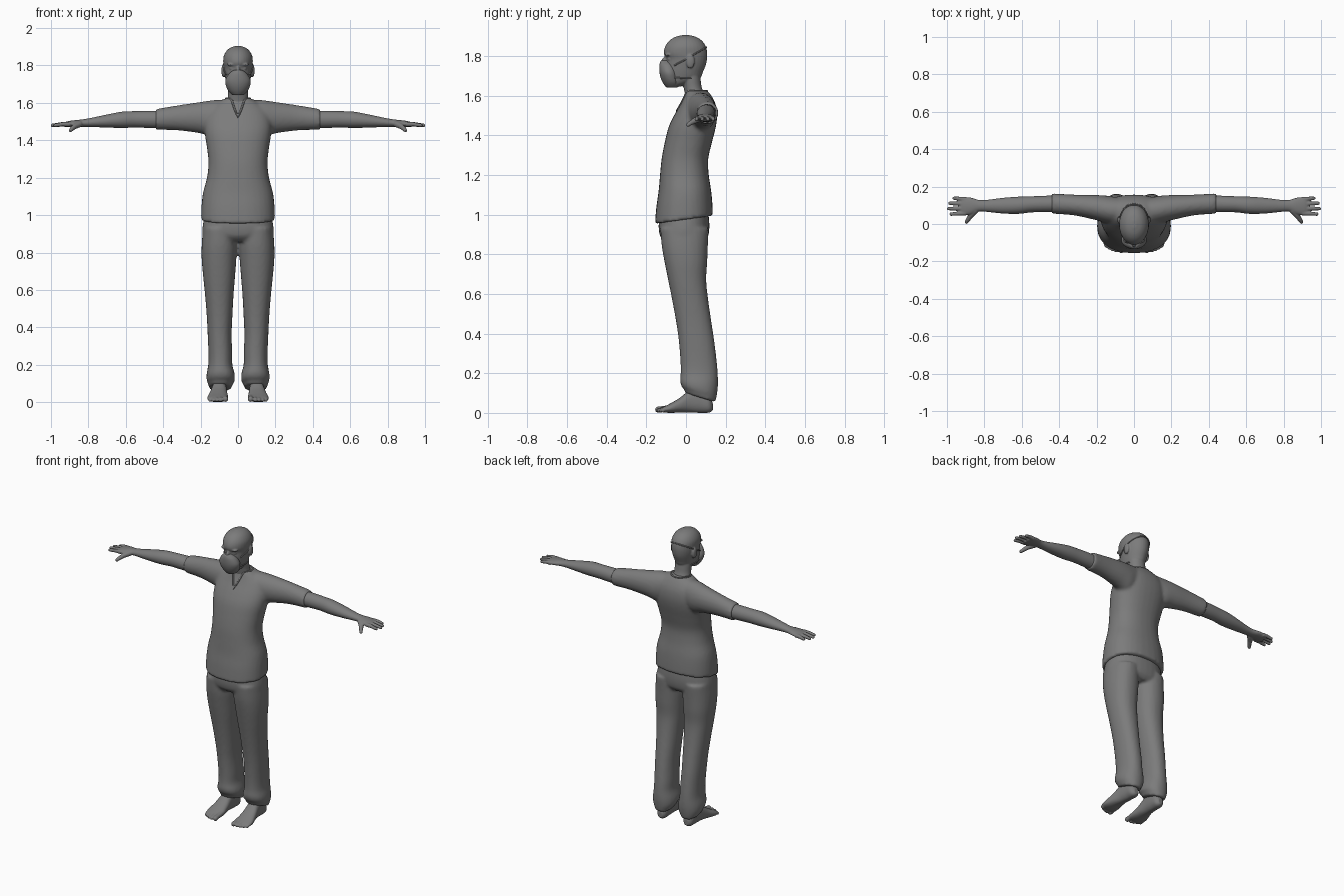
import bpy, bmesh, math
from mathutils import Vector, Matrix
from mathutils.bvhtree import BVHTree

grey = bpy.data.materials.new("plain_grey")
grey.diffuse_color = (0.2, 0.2, 0.2, 1)


def refine(rows, steps=4):
    """Catmull-Rom interpolation between rows of numbers."""
    out = []
    for i in range(len(rows) - 1):
        a, b = rows[max(i - 1, 0)], rows[i]
        c, d = rows[i + 1], rows[min(i + 2, len(rows) - 1)]
        for k in range(steps):
            t = k / steps
            out.append([0.5 * (2 * q + (r - p) * t + (2 * p - 5 * q + 4 * r - s) * t * t
                               + (3 * q - p - 3 * r + s) * t ** 3)
                        for p, q, r, s in zip(a, b, c, d)])
    return out + [list(rows[-1])]


def skin(bm, rings, closed=False):
    """Join rings of points into a tube with capped ends."""
    vs = [[bm.verts.new(p) for p in ring] for ring in rings]
    n = len(vs[0])
    for a, b in zip(vs, vs[1:] + (vs[:1] if closed else [])):
        for j in range(n):
            bm.faces.new((a[j], a[(j + 1) % n], b[(j + 1) % n], b[j]))
    if not closed:
        bm.faces.new(vs[0])
        bm.faces.new(vs[-1])


def loft(bm, axis, rows, side=1, power=2.0, n=32):
    """Rows are (position, low1, high1, low2, high2, tilt) along the axis."""
    rings = []
    for t, l1, h1, l2, h2, tilt in refine([tuple(r) + (0,) * (6 - len(r)) for r in rows]):
        ring = []
        for j in range(n):
            a = 2 * math.pi * j / n
            c, s = math.cos(a), math.sin(a)
            u = (l1 + h1) / 2 + (h1 - l1) / 2 * math.copysign(abs(c) ** (2 / power), c)
            dv = (h2 - l2) / 2 * math.copysign(abs(s) ** (2 / power), s)
            v, w = (l2 + h2) / 2 + dv, t + tilt * dv
            p = {"x": (w, u, v), "y": (u, w, v), "z": (u, v, w)}[axis]
            ring.append((p[0] * side, p[1], p[2]))
        rings.append(ring)
    skin(bm, rings)


def ball(bm, centre, radii):
    bmesh.ops.create_uvsphere(bm, u_segments=16, v_segments=10, radius=1,
                              matrix=Matrix.Translation(centre) @ Matrix.Diagonal((*radii, 1)))


def tube(bm, pts, radii, closed=False, n=10):
    pts = [Vector(p) for p in pts]
    rings = []
    for i, (p, r) in enumerate(zip(pts, radii)):
        if closed:
            d = pts[(i + 1) % len(pts)] - pts[i - 1]
        else:
            d = pts[min(i + 1, len(pts) - 1)] - pts[max(i - 1, 0)]
        q = d.to_track_quat("Z", "Y")
        rings.append([p + q @ Vector((r * math.cos(2 * math.pi * j / n),
                                      r * math.sin(2 * math.pi * j / n), 0)) for j in range(n)])
    skin(bm, rings, closed)


def digit(bm, pts, radii):
    """Finger or toe with a round tip."""
    tube(bm, pts, radii)
    ball(bm, pts[-1], (radii[-1],) * 3)


def finish(name, bm, voxel=0, smooth=4):
    bmesh.ops.recalc_face_normals(bm, faces=bm.faces)
    for f in bm.faces:
        f.smooth = True
    me = bpy.data.meshes.new(name)
    bm.to_mesh(me)
    bm.free()
    me.materials.append(grey)
    ob = bpy.data.objects.new(name, me)
    bpy.context.collection.objects.link(ob)
    if voxel:
        m = ob.modifiers.new("blend", "REMESH")
        m.mode, m.voxel_size, m.use_smooth_shade = "VOXEL", voxel, True
        m = ob.modifiers.new("soften", "SMOOTH")
        m.factor, m.iterations = 0.5, smooth
    return ob


# Shirt: torso and two short sleeves
bm = bmesh.new()
loft(bm, "z", [(.974, -.198, .198, -.157, .136, .14), (1.05, -.195, .195, -.149, .133, .05),
               (1.12, -.187, .187, -.138, .127), (1.2, -.166, .166, -.131, .115),
               (1.28, -.158, .158, -.123, .112), (1.36, -.166, .166, -.108, .13),
               (1.44, -.178, .178, -.088, .15), (1.5, -.178, .178, -.06, .157),
               (1.555, -.16, .16, -.028, .15), (1.597, -.115, .115, -.008, .13),
               (1.625, -.068, .068, .0, .108)], power=2.3)
for s in (1, -1):
    loft(bm, "x", [(.05, .02, .13, 1.5, 1.615), (.12, .0, .148, 1.42, 1.616), (.2, .02, .155, 1.437, 1.605),
                   (.32, .046, .157, 1.453, 1.587), (.44, .055, .164, 1.456, 1.567)], s)
shirt = finish("shirt", bm, 0.01, 4)

# Neckline trim, dropped onto the shirt
dg = bpy.context.evaluated_depsgraph_get()
tree = BVHTree.FromObject(shirt, dg)
path = [(0.064 * k / 8, -0.047 + 0.092 * k / 8) for k in range(8)]
path += [(.064 * math.cos(a * math.pi / 20), .045 + .062 * math.sin(a * math.pi / 20)) for a in range(11)]
path += [(-x, y) for x, y in path[-2:0:-1]]
pts = []
for x, y in path:
    hit = tree.ray_cast(Vector((x, y, 3)), Vector((0, 0, -1)))[0]
    if hit:
        pts.append(hit)
bm = bmesh.new()
tube(bm, pts, [0.005] * len(pts), closed=True)
finish("neckline_trim", bm)

# Trousers: hips and two legs with bunched cuffs
bm = bmesh.new()
loft(bm, "z", [(1.03, -.17, .17, -.125, .11), (.95, -.188, .188, -.138, .118),
               (.89, -.19, .19, -.13, .112), (.86, -.17, .17, -.1, .09)], power=2.3)
for s in (1, -1):
    loft(bm, "z", [(.93, .005, .187, -.13, .115), (.84, .004, .194, -.122, .11), (.76, .009, .194, -.108, .107),
                   (.67, .016, .186, -.09, .102), (.57, .024, .176, -.07, .112), (.46, .03, .167, -.05, .128),
                   (.36, .034, .162, -.036, .143), (.26, .031, .158, -.028, .155), (.2, .03, .159, -.027, .16),
                   (.15, .018, .168, -.03, .161, -.1), (.115, .018, .167, -.022, .157, -.2),
                   (.095, .03, .158, -.01, .152, -.3), (.077, .033, .155, -.004, .148, -.3)], s, 2.2)
finish("trousers", bm, 0.01, 3)

for s, label in ((1, "left"), (-1, "right")):
    # Arm, palm, fingers and thumb
    bm = bmesh.new()
    loft(bm, "x", [(.4, .063, .153, 1.464, 1.558), (.48, .063, .151, 1.466, 1.558), (.55, .062, .148, 1.468, 1.556),
                   (.62, .054, .146, 1.466, 1.553), (.7, .056, .14, 1.468, 1.538), (.78, .064, .13, 1.471, 1.521),
                   (.83, .067, .129, 1.472, 1.512), (.87, .052, .141, 1.472, 1.508),
                   (.91, .046, .145, 1.47, 1.502), (.928, .048, .144, 1.471, 1.496)], s)
    for y0, y1, tip in ((.058, .053, .978), (.083, .082, .992), (.108, .111, .985), (.132, .138, .962)):
        digit(bm, [(.9 * s, y0, 1.486), ((.9 + tip) / 2 * s, (y0 + y1) / 2, 1.486), (tip * s, y1, 1.48)],
              (.0135, .0115, .0095))
    digit(bm, [(.845 * s, .075, 1.488), (.873 * s, .045, 1.474), (.888 * s, .022, 1.461), (.896 * s, .01, 1.452)],
          (.018, .015, .012, .01))
    finish(label + "_arm_and_hand", bm, 0.004, 4)

    # Foot with ankle and toes
    bm = bmesh.new()
    loft(bm, "y", [(.135, .08, .11, .012, .05), (.115, .063, .13, .001, .085), (.07, .06, .135, .0, .12),
                   (.02, .06, .14, .002, .115), (-.03, .056, .152, .002, .077), (-.075, .052, .163, .0, .05),
                   (-.11, .054, .162, .002, .032), (-.12, .06, .155, .006, .026)], s, 2.3)
    loft(bm, "z", [(.05, .065, .13, .03, .12), (.12, .062, .128, .03, .115), (.2, .062, .128, .03, .115)], s)
    for k, (x, y, r) in enumerate(((.067, -.141, .0155), (.093, -.141, .0115), (.113, -.136, .011),
                                   (.132, -.127, .0105), (.149, -.116, .0105))):
        digit(bm, [(x * s, -.08, .026), (x * s, (y - .08) / 2, .022), (x * s, y, r + .001)], (r, r * .9, r))
    finish(label + "_foot", bm, 0.0045, 3)

# Head: skull, neck, nose, brows, eyes and ears
skull = [(1.645, -.028, .028, -.092, -.03), (1.665, -.046, .046, -.1, .03), (1.69, -.058, .058, -.104, .072),
         (1.72, -.066, .066, -.105, .086), (1.755, -.072, .072, -.104, .1), (1.785, -.076, .076, -.101, .106),
         (1.815, -.079, .079, -.112, .107), (1.848, -.077, .077, -.105, .1), (1.876, -.063, .063, -.085, .081),
         (1.895, -.041, .041, -.056, .053), (1.905, -.012, .012, -.02, .017)]
bm = bmesh.new()
loft(bm, "z", skull)
loft(bm, "z", [(1.55, -.075, .075, -.0, .11), (1.6, -.06, .06, -.004, .096), (1.64, -.053, .053, -.012, .08),
               (1.68, -.053, .053, -.02, .074), (1.72, -.053, .053, -.02, .07)])
ball(bm, (0, -.107, 1.765), (.013, .019, .03))
for s in (1, -1):
    ball(bm, (.033 * s, -.09, 1.805), (.026, .015, .008))
    ball(bm, (.032 * s, -.08, 1.785), (.015, .014, .011))
    ball(bm, (.078 * s, .022, 1.772), (.011, .022, .036))
finish("head", bm, 0.0045, 3)

# Face mask
bm = bmesh.new()
loft(bm, "z", [(1.777, -.022, .022, -.128, -.07), (1.755, -.05, .05, -.134, -.052), (1.72, -.068, .068, -.134, -.04),
               (1.69, -.064, .064, -.128, -.034), (1.663, -.051, .051, -.116, -.03), (1.641, -.03, .03, -.1, -.04)])
finish("face_mask", bm, 0.005, 2)

# Mask straps following the skull
fine = refine(skull, 12)
for name, z_back, z_front in (("upper_strap", 1.845, 1.752), ("lower_strap", 1.685, 1.69)):
    pts, reach = [], 2.15
    for k in range(-24, 25):
        a = reach * k / 24
        z = z_back + (z_front - z_back) * (1 - math.cos(a)) / (1 - math.cos(reach))
        _, _, hx, y0, y1, _ = min((r + [0] for r in fine), key=lambda r: abs(r[0] - z))
        pts.append(((hx + .001) * math.sin(a), (y0 + y1) / 2 + ((y1 - y0) / 2 + .002) * math.cos(a), z))
    bm = bmesh.new()
    tube(bm, pts, [0.004] * len(pts))
    finish(name, bm)
